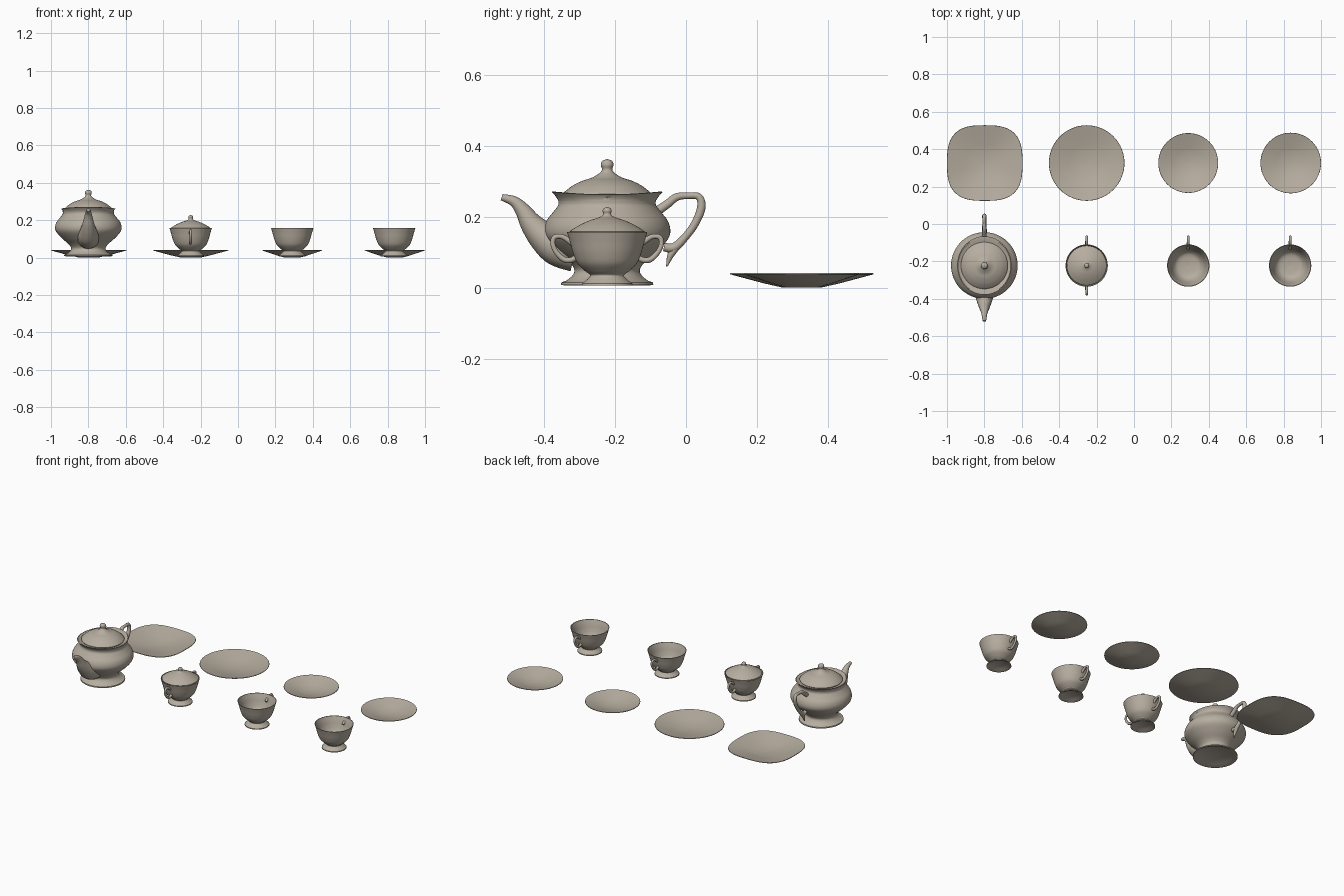
import bpy, bmesh, math
from mathutils import Vector

if "Cube" in bpy.data.objects:
    bpy.data.objects.remove(bpy.data.objects["Cube"])

china = bpy.data.materials.new("warm_grey_china")
china.diffuse_color = (0.47, 0.42, 0.35, 1)
china.use_nodes = True
china.node_tree.nodes["Principled BSDF"].inputs["Base Color"].default_value = china.diffuse_color


def spline(pts, n=5):
    """Catmull-Rom through points of any dimension."""
    out = []
    for i in range(len(pts) - 1):
        p0, p1 = pts[max(i - 1, 0)], pts[i]
        p2, p3 = pts[i + 1], pts[min(i + 2, len(pts) - 1)]
        for k in range(n):
            t = k / n
            out.append(tuple(0.5 * (2 * b + (c - a) * t + (2 * a - 5 * b + 4 * c - d) * t * t
                                    + (3 * b - a - 3 * c + d) * t ** 3)
                             for a, b, c, d in zip(p0, p1, p2, p3)))
    return out + [tuple(pts[-1])]


def skin(name, rings, loc, angle=40):
    """Bridge equal rings of points, capping both ends."""
    bm = bmesh.new()
    rows = [[bm.verts.new(p) for p in r] for r in rings]
    m = len(rows[0])
    for a, b in zip(rows, rows[1:]):
        for i in range(m):
            j = (i + 1) % m
            bm.faces.new((a[i], a[j], b[j], b[i]))
    bm.faces.new(rows[0][::-1])
    bm.faces.new(rows[-1])
    bmesh.ops.recalc_face_normals(bm, faces=bm.faces)
    me = bpy.data.meshes.new(name)
    bm.to_mesh(me)
    bm.free()
    ob = bpy.data.objects.new(name, me)
    bpy.context.collection.objects.link(ob)
    ob.location = loc
    me.materials.append(china)
    bpy.ops.object.select_all(action='DESELECT')
    ob.select_set(True)
    bpy.context.view_layer.objects.active = ob
    bpy.ops.object.shade_smooth_by_angle(angle=math.radians(angle))
    return ob


def lathe(name, profile, loc, shape=None, seg=64):
    """Spin an (r, z) profile; shape(r, z, angle) may reshape it."""
    rings = []
    for r, z in profile:
        ring = []
        for i in range(seg):
            a = 2 * math.pi * i / seg
            rr, zz = shape(r, z, a) if shape else (r, z)
            ring.append((rr * math.cos(a), rr * math.sin(a), zz))
        rings.append(ring)
    return skin(name, rings, loc)


def tube(name, path, loc, flip=1, seg=16):
    """Tapered tube along (y, z, radius) points in the YZ plane."""
    pts = spline(path)
    rings = []
    for i, (y, z, r) in enumerate(pts):
        a, b = pts[max(i - 1, 0)], pts[min(i + 1, len(pts) - 1)]
        t = Vector((b[0] - a[0], b[1] - a[1])).normalized()
        ring = []
        for k in range(seg):
            c, s = math.cos(2 * math.pi * k / seg), math.sin(2 * math.pi * k / seg)
            ring.append((r * c, flip * (y - t.y * r * s), z + t.x * r * s))
        rings.append(ring)
    return skin(name, rings, loc, 60)


# ---- Teapot ----
POT = (-0.8, -0.222, 0)


def wavy_rim(r, z, a):
    # flared rim rises and widens toward spout and handle
    if z > 0.25:
        k = -math.cos(2 * a)
        return r * (1 + 0.035 * k), z + 0.004 * k
    return r, z


pot_profile = [(0.001, 0.022), (0.10, 0.018), (0.122, 0.007), (0.130, 0.008), (0.129, 0.015)]
pot_profile += spline([(0.115, 0.020), (0.099, 0.033), (0.092, 0.050), (0.106, 0.072),
                       (0.140, 0.102), (0.170, 0.135), (0.178, 0.160), (0.171, 0.188),
                       (0.152, 0.213), (0.138, 0.232), (0.137, 0.245)])
pot_profile += [(0.142, 0.256), (0.151, 0.266), (0.146, 0.267), (0.130, 0.258), (0.001, 0.258)]
lathe("teapot_body", pot_profile, POT, wavy_rim)

pot_lid = [(0.001, 0.256), (0.122, 0.258), (0.125, 0.264)]
pot_lid += spline([(0.120, 0.270), (0.098, 0.287), (0.070, 0.301), (0.045, 0.309),
                   (0.025, 0.320), (0.016, 0.329), (0.015, 0.336), (0.018, 0.346),
                   (0.014, 0.357), (0.001, 0.362)])
lathe("teapot_lid", pot_lid, POT)

tube("teapot_spout", [(-0.09, 0.105, 0.060), (-0.140, 0.118, 0.056), (-0.180, 0.145, 0.044),
                      (-0.213, 0.180, 0.032), (-0.237, 0.217, 0.022),
                      (-0.262, 0.243, 0.015), (-0.297, 0.255, 0.009)], POT)
tube("teapot_handle", [(0.140, 0.215, 0.013), (0.170, 0.236, 0.012), (0.195, 0.255, 0.011),
                       (0.225, 0.259, 0.009), (0.258, 0.256, 0.010), (0.265, 0.225, 0.012),
                       (0.247, 0.180, 0.011), (0.220, 0.143, 0.011), (0.188, 0.113, 0.013),
                       (0.160, 0.115, 0.012)], POT)
# small spur under the handle
tube("handle_spur", [(0.192, 0.112, 0.011), (0.178, 0.090, 0.009), (0.168, 0.060, 0.002)], POT)

# ---- Cups and sugar bowl share one bowl profile ----
outer = [(0.001, 0.018), (0.050, 0.016), (0.064, 0.007), (0.072, 0.007), (0.071, 0.012)]
outer += spline([(0.064, 0.017), (0.052, 0.028), (0.048, 0.036), (0.062, 0.047),
                 (0.083, 0.068), (0.096, 0.098), (0.105, 0.130), (0.113, 0.157)])
inner = spline([(0.110, 0.157), (0.100, 0.130), (0.091, 0.100), (0.078, 0.072),
                (0.055, 0.053), (0.001, 0.047)])
handle = [(0.090, 0.118, 0.008), (0.108, 0.133, 0.008), (0.128, 0.144, 0.007),
          (0.148, 0.142, 0.007), (0.153, 0.124, 0.007), (0.143, 0.100, 0.007),
          (0.122, 0.080, 0.008), (0.102, 0.078, 0.008), (0.086, 0.086, 0.008)]

for n, x in enumerate((0.29, 0.835), 1):
    lathe(f"cup_{n}", outer + inner, (x, -0.222, 0))
    tube(f"cup_{n}_handle", handle, (x, -0.222, 0))

SUGAR = (-0.253, -0.222, 0)
lathe("sugar_bowl", outer + inner, SUGAR)
for side, f in (("back", 1), ("front", -1)):
    tube(f"sugar_bowl_{side}_handle", handle, SUGAR, f)
sugar_lid = [(0.001, 0.150), (0.104, 0.153), (0.106, 0.158)]
sugar_lid += spline([(0.100, 0.163), (0.075, 0.178), (0.048, 0.190), (0.026, 0.197),
                     (0.014, 0.203), (0.011, 0.209), (0.013, 0.217), (0.009, 0.224),
                     (0.001, 0.227)])
lathe("sugar_bowl_lid", sugar_lid, SUGAR)


# ---- Plates and saucers ----
def dish(name, x, radius, shape=None):
    under = [(0.001, 0.001), (0.28, 0.001), (0.52, 0.012), (0.78, 0.026), (1.0, 0.038)]
    top = [(0.995, 0.041), (0.77, 0.030), (0.50, 0.017), (0.28, 0.008), (0.001, 0.006)]
    lathe(name, [(r * radius, z) for r, z in under + top], (x, 0.326, 0), shape)


def rounded_square(r, z, a):
    n = 2 + 0.9 * min(r / 0.2, 1)
    return r * (abs(math.cos(a)) ** n + abs(math.sin(a)) ** n) ** (-1 / n), z


dish("square_plate", -0.798, 0.202, rounded_square)
dish("round_plate", -0.253, 0.202)
dish("saucer_1", 0.29, 0.16)
dish("saucer_2", 0.838, 0.162)
